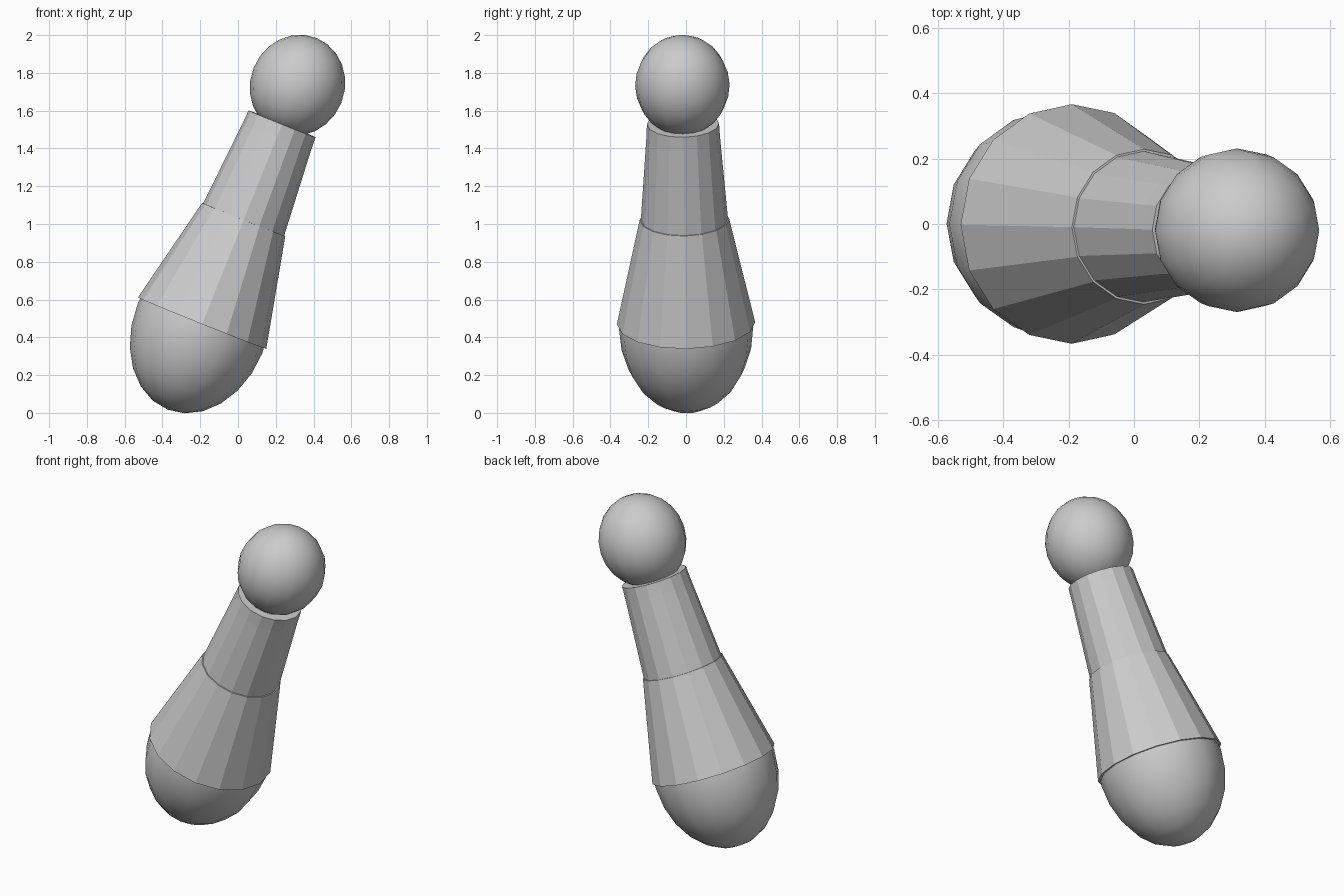
import bpy, bmesh, math
from mathutils import Vector, Matrix

cube = bpy.data.objects.get("Cube")
if cube:
    bpy.data.objects.remove(cube, do_unlink=True)

grey = bpy.data.materials.new("plain grey")
grey.use_nodes = True
grey.diffuse_color = (0.6, 0.6, 0.6, 1)
grey.node_tree.nodes["Principled BSDF"].inputs["Base Color"].default_value = grey.diffuse_color

# Leaning axis shared by every part, starting at the wide lower rim
BASE = Vector((-0.19, 0, 0.475))
AXIS = (Vector((0.233, -0.016, 1.53)) - BASE).normalized()
SIDE = (Vector((1, 0, 0)) - AXIS * AXIS.x).normalized()
LEAN = Matrix((SIDE, AXIS.cross(SIDE), AXIS)).transposed().to_4x4()
LEAN.translation = BASE
SIDES = 16


def add_object(name, bm):
    bmesh.ops.recalc_face_normals(bm, faces=bm.faces)
    bm.transform(LEAN)
    mesh = bpy.data.meshes.new(name)
    bm.to_mesh(mesh)
    bm.free()
    mesh.materials.append(grey)
    obj = bpy.data.objects.new(name, mesh)
    bpy.context.collection.objects.link(obj)
    return obj


def sleeve(name, profile):
    """Capped, faceted tube through (height, radius) pairs."""
    bm = bmesh.new()
    rings = []
    for height, radius in profile:
        angles = [math.tau * i / SIDES for i in range(SIDES)]
        rings.append([bm.verts.new((radius * math.cos(a), radius * math.sin(a), height))
                      for a in angles])
    for low, high in zip(rings, rings[1:]):
        for i in range(SIDES):
            j = (i + 1) % SIDES
            bm.faces.new((low[i], low[j], high[j], high[i]))
    bm.faces.new(rings[0])
    bm.faces.new(rings[-1])
    return add_object(name, bm)


def ball(name, height, radius, half_length):
    """Smooth ellipsoid stretched along the axis."""
    bm = bmesh.new()
    bmesh.ops.create_uvsphere(bm, u_segments=SIDES, v_segments=12, radius=1)
    bm.transform(Matrix.Translation((0, 0, height)) @ Matrix.Diagonal((radius, radius, half_length, 1)))
    for face in bm.faces:
        face.smooth = True
    return add_object(name, bm)


# Rounded bottom, two tapering sleeves and the top ball
ball("rounded_base", -0.03, 0.355, 0.463)
sleeve("lower_sleeve", [(0, 0.366), (0.592, 0.237)])
sleeve("upper_sleeve", [(0.588, 0.231), (1.06, 0.195), (1.137, 0.191)])
ball("top_ball", 1.357, 0.25, 0.27)
